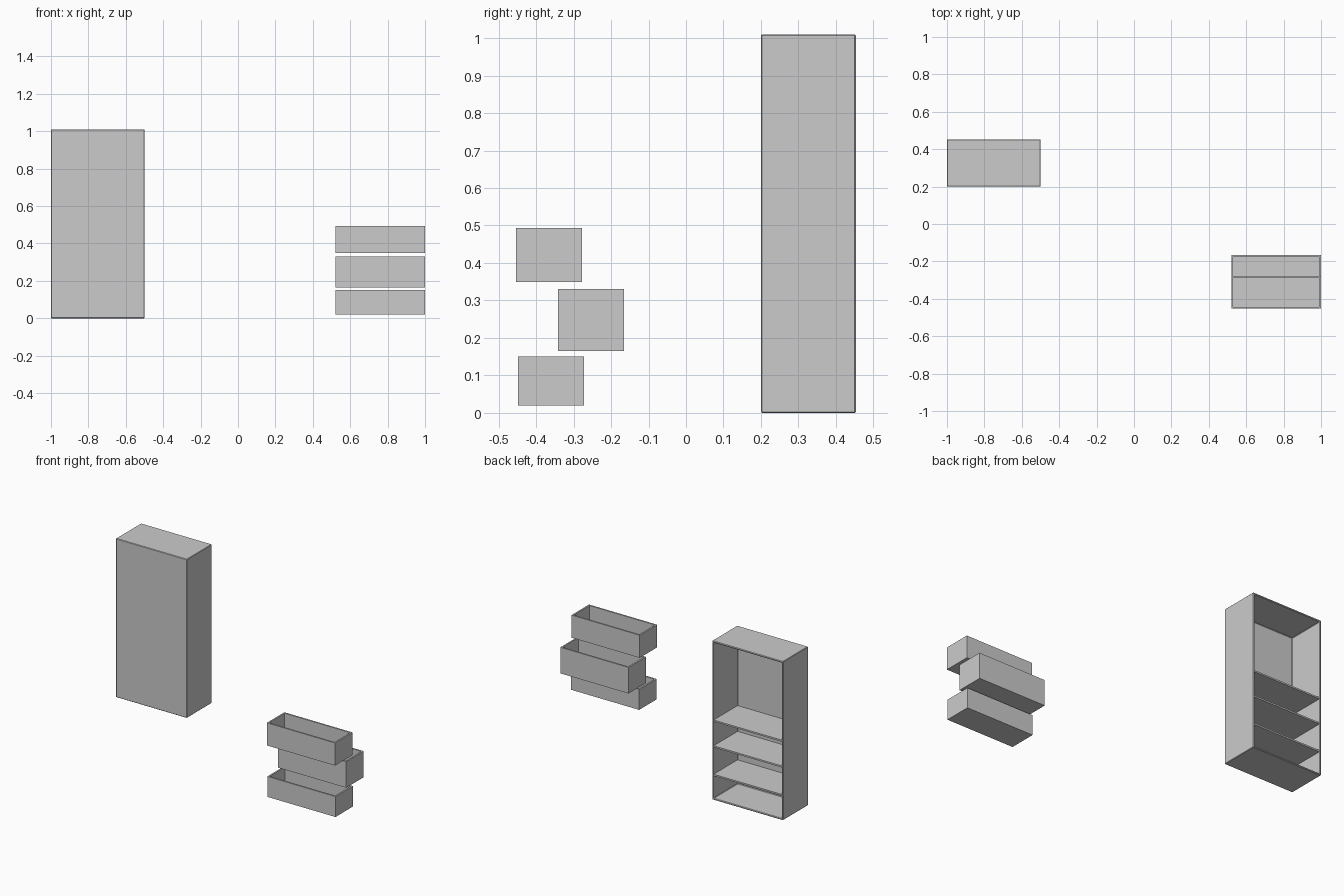
import bpy, bmesh
from mathutils import Vector

if "Cube" in bpy.data.objects:
    bpy.data.objects.remove(bpy.data.objects["Cube"])


def open_box(name, lo, hi, t, open_dir, bevel=0.0):
    """Thin-walled box with the face towards open_dir removed; walls grow inward."""
    lo, hi = Vector(lo), Vector(hi)
    bm = bmesh.new()
    bmesh.ops.create_cube(bm, size=1)
    for v in bm.verts:
        v.co = Vector(((v.co[i] + 0.5) * (hi[i] - lo[i])) + lo[i] for i in range(3))
    if open_dir:
        bm.normal_update()
        face = [f for f in bm.faces if f.normal.dot(Vector(open_dir)) > 0.9]
        bmesh.ops.delete(bm, geom=face, context='FACES')
    mesh = bpy.data.meshes.new(name)
    bm.to_mesh(mesh)
    bm.free()
    obj = bpy.data.objects.new(name, mesh)
    bpy.context.collection.objects.link(obj)
    if open_dir:
        solid = obj.modifiers.new("walls", 'SOLIDIFY')
        solid.thickness = t
        solid.offset = -1
        solid.use_even_offset = True
    if bevel:
        b = obj.modifiers.new("edges", 'BEVEL')
        b.width = bevel
        b.segments = 1
    return obj


T = 0.01

# Cabinet shell, open towards the back
open_box("cabinet_shell", (-1, 0.2, 0), (-0.5, 0.453, 1.01), T, (0, 1, 0), 0.003)

# Shelves, separating the three drawer bays from the tall upper bay
for i, z in enumerate((0.152, 0.333, 0.497)):
    open_box(f"shelf_{i + 1}", (-0.992, 0.208, z), (-0.508, 0.45, z + T), T, None)

# Pulled-out drawers, open at the top: (front y, bottom z, top z)
for i, (y, z0, z1) in enumerate(((-0.448, 0.02, 0.15),
                                 (-0.341, 0.165, 0.331),
                                 (-0.453, 0.349, 0.493))):
    open_box(f"drawer_{i + 1}", (0.52, y, z0), (1, y + 0.176, z1), T, (0, 0, 1))
